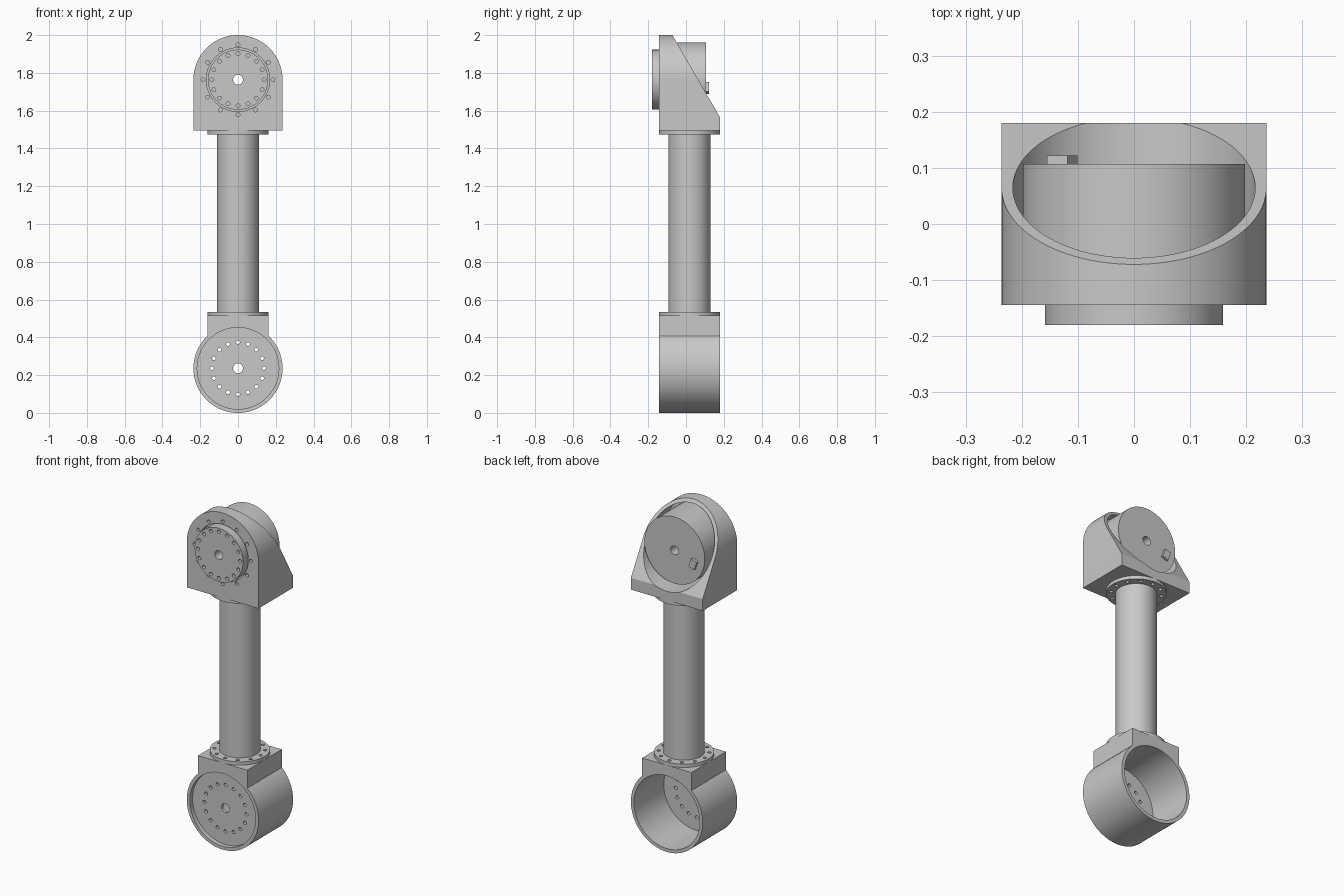
import bpy, bmesh
from math import sin, cos, pi, acos, radians
from mathutils import Matrix, Vector

if "Cube" in bpy.data.objects:
    bpy.data.objects.remove(bpy.data.objects["Cube"])

grey = bpy.data.materials.new("machined_grey")
grey.use_nodes = True
grey.diffuse_color = (0.58, 0.58, 0.58, 1)
grey.node_tree.nodes["Principled BSDF"].inputs["Base Color"].default_value = (0.58, 0.58, 0.58, 1)

R, BORE, HOLE = 0.236, 0.216, 0.01
FRONT, BACK = -0.144, 0.18
MID = (FRONT + BACK) / 2
LOW, HIGH = R, 2 - R          # heights of the two joint axes
FLANGE = 0.162


def make(name, bm):
    bmesh.ops.recalc_face_normals(bm, faces=bm.faces[:])
    mesh = bpy.data.meshes.new(name)
    bm.to_mesh(mesh)
    bm.free()
    mesh.materials.append(grey)
    ob = bpy.data.objects.new(name, mesh)
    bpy.context.collection.objects.link(ob)
    return ob


def add_cylinder(bm, axis, a, b, r, start, end, sides=96):
    """axis 'y': centre (x=a, z=b); axis 'z': centre (x=a, y=b)."""
    m = (start + end) / 2
    if axis == 'y':
        mat = Matrix.Translation((a, m, b)) @ Matrix.Rotation(pi / 2, 4, 'X')
    else:
        mat = Matrix.Translation((a, b, m))
    bmesh.ops.create_cone(bm, cap_ends=True, segments=sides, radius1=r, radius2=r,
                          depth=end - start, matrix=mat)


def cylinder(name, *args):
    bm = bmesh.new()
    add_cylinder(bm, *args)
    return make(name, bm)


def ring(bm, count, radius, axis, b, start, end):
    for i in range(count):
        t = 2 * pi * i / count
        add_cylinder(bm, axis, radius * sin(t), b + radius * cos(t), HOLE, start, end, 16)


def cut(ob, bm):
    """Subtract the shapes in bm from the object and bake the result."""
    tool = make("cutter", bm)
    tool.hide_render = True
    mod = ob.modifiers.new("cut", 'BOOLEAN')
    mod.operation, mod.solver, mod.object = 'DIFFERENCE', 'EXACT', tool
    bpy.context.view_layer.update()
    deps = bpy.context.evaluated_depsgraph_get()
    mesh = bpy.data.meshes.new_from_object(ob.evaluated_get(deps))
    ob.modifiers.clear()
    ob.data = mesh
    bpy.data.objects.remove(tool)


def cut_cylinder(ob, *args):
    bm = bmesh.new()
    add_cylinder(bm, *args)
    cut(ob, bm)


def extrude_profile(points):
    """Extrude an x-z outline from the front plane to the back plane."""
    bm = bmesh.new()
    face = bm.faces.new([bm.verts.new((x, FRONT, z)) for x, z in points])
    out = bmesh.ops.extrude_face_region(bm, geom=[face])
    verts = [g for g in out["geom"] if isinstance(g, bmesh.types.BMVert)]
    bmesh.ops.translate(bm, verts=verts, vec=(0, BACK - FRONT, 0))
    return bm


def arc(z, start, end, n):
    steps = [start + (end - start) * i / n for i in range(n + 1)]
    return [(R * cos(t), z + R * sin(t)) for t in steps]


parts = []

# Lower housing: round shell with a square neck, a web with holes, open at the back
meet = acos(FLANGE / R)
outline = arc(LOW, meet, -pi - meet, 80) + [(-FLANGE, 0.515), (FLANGE, 0.515)]
lower = make("lower_housing", extrude_profile(outline))
WEB_FRONT, WEB_BACK = -0.118, -0.10
cut_cylinder(lower, 'y', 0, LOW, BORE, FRONT - 0.1, WEB_FRONT)
cut_cylinder(lower, 'y', 0, LOW, BORE, WEB_BACK, BACK + 0.1)
bm = bmesh.new()
ring(bm, 16, 0.138, 'y', LOW, FRONT, WEB_BACK + 0.05)
add_cylinder(bm, 'y', 0, LOW, 0.026, FRONT, WEB_BACK + 0.05, 32)
cut(lower, bm)
parts.append(lower)

# Upper housing: arched block with a slanted back and a bore
outline = arc(HIGH, 0, pi, 64) + [(-R, 1.495), (R, 1.495)]
bm = extrude_profile(outline)
top, foot = Vector((0, -0.072, 2)), Vector((0, BACK, 1.565))
slope = foot - top
geom = bm.verts[:] + bm.edges[:] + bm.faces[:]
res = bmesh.ops.bisect_plane(bm, geom=geom, plane_co=top, clear_outer=True,
                             plane_no=(0, -slope.z, slope.y))
edges = [g for g in res["geom_cut"] if isinstance(g, bmesh.types.BMEdge)]
bmesh.ops.contextual_create(bm, geom=edges)
upper = make("upper_housing", bm)
WALL = -0.115
cut_cylinder(upper, 'y', 0, HIGH, BORE, WALL, BACK + 0.1)
bm = bmesh.new()
add_cylinder(bm, 'y', 0, HIGH, 0.168, FRONT - 0.1, WALL + 0.05)
ring(bm, 12, 0.185, 'y', HIGH, FRONT - 0.1, WALL + 0.05)
cut(upper, bm)
parts.append(upper)

# Motor with its output disc
motor = cylinder("motor_body", 'y', 0, HIGH, 0.198, WALL, 0.107)
disc = cylinder("output_disc", 'y', 0, HIGH, 0.159, -BACK, WALL)
bm = bmesh.new()
ring(bm, 16, 0.138, 'y', HIGH, -0.3, -0.155)
cut(disc, bm)
for ob in (motor, disc):
    cut_cylinder(ob, 'y', 0, HIGH, 0.026, -0.3, 0.3, 32)
    parts.append(ob)

# Cable socket on the back of the motor
bm = bmesh.new()
place = Matrix.Translation((-0.128, 0.112, 1.72)) @ Matrix.Rotation(radians(-20), 4, 'Y')
bmesh.ops.create_cube(bm, size=1, matrix=place @ Matrix.Diagonal((0.039, 0.02, 0.053, 1)))
make("cable_socket", bm)

# Link tube and its two bolted flanges
parts.append(cylinder("link_tube", 'z', 0, MID, 0.111, 0.53, 1.48))
for name, low, high, inner, outer in (("lower_flange", 0.515, 0.535, 0.523, 0.6),
                                      ("upper_flange", 1.475, 1.495, 1.4, 1.487)):
    flange = cylinder(name, 'z', 0, MID, FLANGE, low, high)
    bm = bmesh.new()
    ring(bm, 12, 0.137, 'z', MID, inner, outer)
    cut(flange, bm)
    parts.append(flange)

# Smooth the round walls, keep the edges sharp
bpy.ops.object.select_all(action='DESELECT')
for ob in parts:
    ob.select_set(True)
bpy.context.view_layer.objects.active = parts[0]
bpy.ops.object.shade_smooth_by_angle(angle=radians(30))
